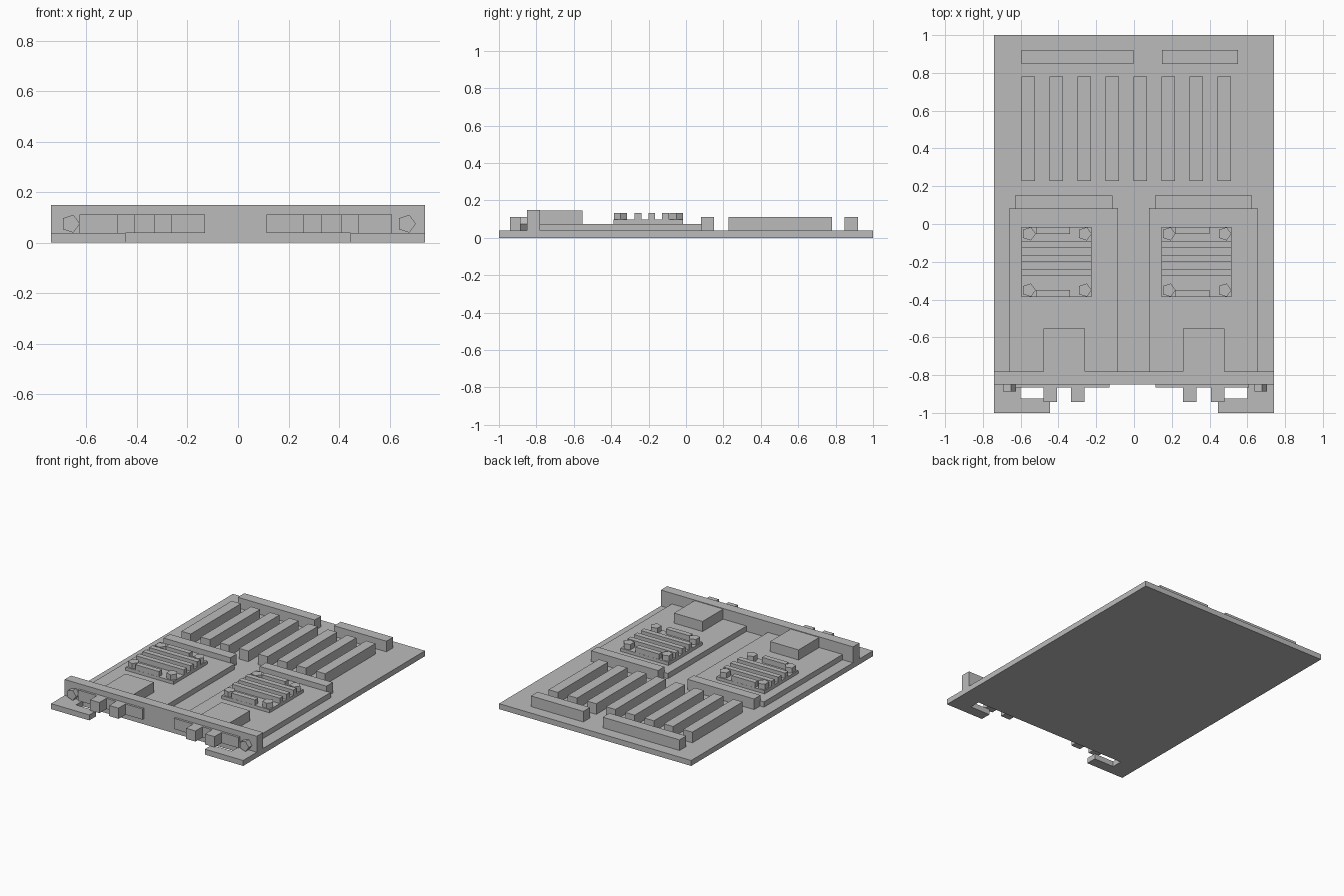
import bpy
import bmesh
from math import cos, sin, pi

cube = bpy.data.objects.get("Cube")
if cube:
    bpy.data.objects.remove(cube)

grey = bpy.data.materials.new("plain_grey")
grey.use_nodes = True
COLOUR = (0.5, 0.5, 0.5, 1)
grey.diffuse_color = COLOUR
grey.node_tree.nodes["Principled BSDF"].inputs["Base Color"].default_value = COLOUR


def extrude(name, points, move):
    """Make a solid by pushing a flat outline along a vector."""
    bm = bmesh.new()
    face = bm.faces.new([bm.verts.new(p) for p in points])
    result = bmesh.ops.extrude_face_region(bm, geom=[face], use_keep_orig=True)
    top = [v for v in result["geom"] if isinstance(v, bmesh.types.BMVert)]
    bmesh.ops.translate(bm, verts=top, vec=move)
    bmesh.ops.recalc_face_normals(bm, faces=bm.faces)
    mesh = bpy.data.meshes.new(name)
    bm.to_mesh(mesh)
    bm.free()
    mesh.materials.append(grey)
    obj = bpy.data.objects.new(name, mesh)
    bpy.context.collection.objects.link(obj)
    return obj


def box(name, x0, x1, y0, y1, z0, z1):
    points = [(x0, y0, z0), (x1, y0, z0), (x1, y1, z0), (x0, y1, z0)]
    return extrude(name, points, (0, 0, z1 - z0))


def pentagon(radius):
    return [(radius * cos(i * 2 * pi / 5), radius * sin(i * 2 * pi / 5)) for i in range(5)]


BOARD = 0.038    # top of main board
CARD = 0.075     # top of daughter cards
LOW = 0.112      # top of low parts
W = 0.74         # half width, also the spacing of the two modules

# Main board with two hooked ears at the front
half = [(0.0, -0.85), (0.6, -0.85), (0.6, -0.925), (0.445, -0.925),
        (0.445, -1), (W, -1), (W, 1)]
outline = half[1:] + [(-x, y) for x, y in reversed(half[1:])]
extrude("main_board", [(x, y, 0) for x, y in outline], (0, 0, BOARD))

# Front panel
box("front_panel", -W, W, -0.85, -0.78, 0, 0.149)

# Two identical processor modules
for side, dx in (("right", 0), ("left", W)):
    def part(name, x0, x1, *rest):
        return box(f"{side}_{name}", x0 + dx, x1 + dx, *rest)

    part("card", -0.66, -0.085, -0.78, 0.085, BOARD, CARD)
    part("card_connector", -0.63, -0.115, 0.08, 0.15, BOARD, LOW)
    part("drive_block", -0.48, -0.26, -0.78, -0.553, CARD, 0.145)
    part("heatsink_base", -0.595, -0.225, -0.387, -0.015, CARD, 0.097)

    # Heatsink fins: three full, two short between the pegs
    for y in (-0.257, -0.183, -0.109):
        part("fin", -0.595, -0.225, y - 0.018, y + 0.018, 0.097, 0.134)
    for y in (-0.368, -0.034):
        part("short_fin", -0.52, -0.34, y - 0.018, y + 0.018, 0.097, 0.134)

    # Corner pegs
    for x in (-0.557, -0.261):
        for y in (-0.35, -0.052):
            extrude(f"{side}_peg", [(x + dx + a, y + b, 0.097) for a, b in pentagon(0.037)],
                    (0, 0, 0.037))

    # Front face plate and plugs
    part("face_plate", -0.627, -0.13, -0.865, -0.85, BOARD, LOW)
    for x in (-0.48, -0.333):
        part("plug", x, x + 0.072, -0.942, -0.85, BOARD, LOW)

# Front knobs
for side, x in (("right", -0.663), ("left", 0.667)):
    extrude(f"{side}_knob", [(x + a, -0.887, 0.075 + b) for a, b in pentagon(0.037)],
            (0, 0.037, 0))

# Memory sticks
for i in range(8):
    x = -0.595 + i * 0.148
    box("memory_stick", x, x + 0.072, 0.227, 0.78, BOARD, LOW)

# Rear connectors
box("rear_connector_long", -0.595, -0.003, 0.847, 0.92, BOARD, LOW)
box("rear_connector_short", 0.147, 0.55, 0.847, 0.92, BOARD, LOW)
